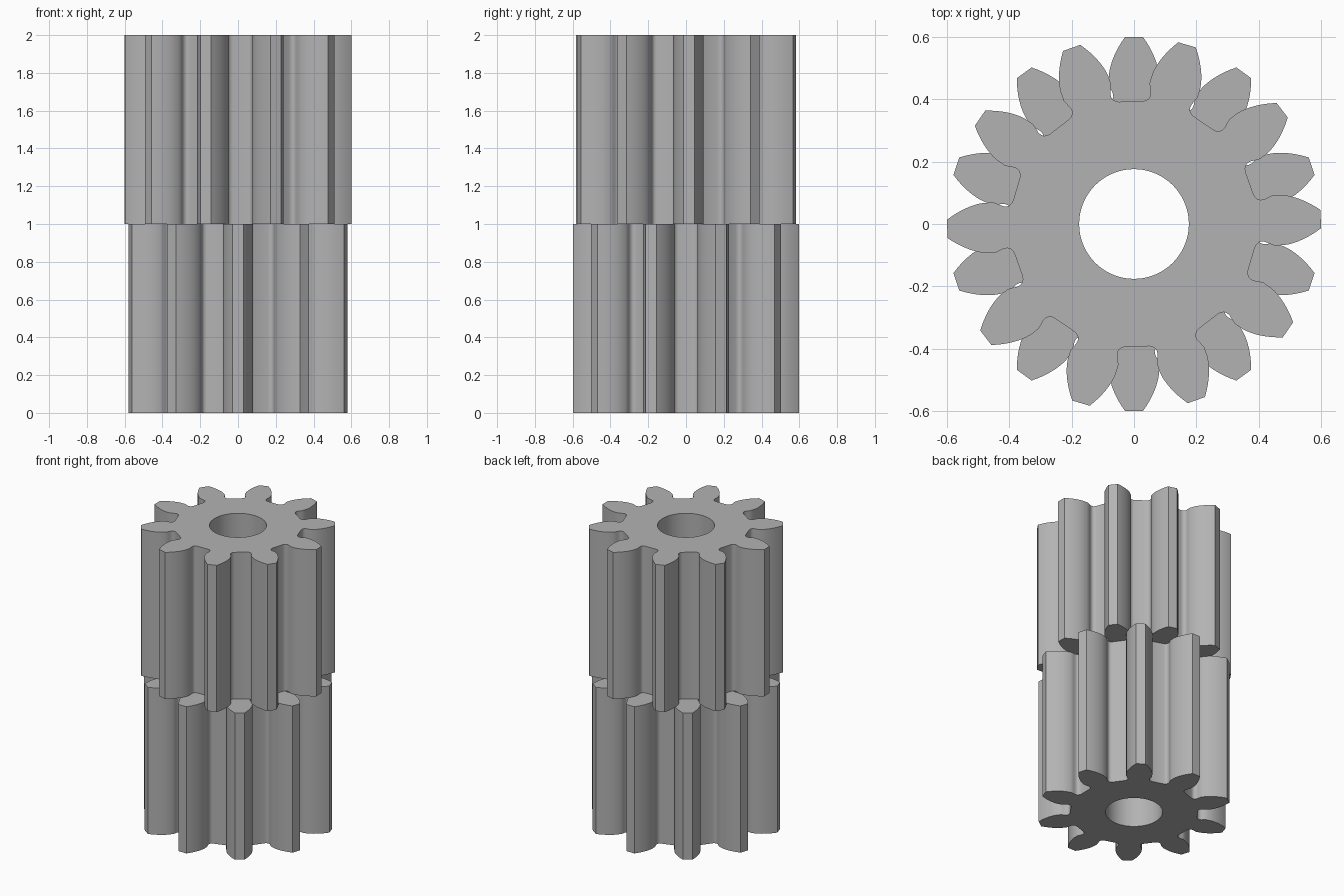
import bpy, bmesh, math

if "Cube" in bpy.data.objects:
    bpy.data.objects.remove(bpy.data.objects["Cube"])

TEETH = 10
PITCH_R, TIP_R, HOLE_R = 0.5, 0.6, 0.176
BASE_R = PITCH_R * math.cos(math.radians(20))
HALF_PITCH = math.pi / TEETH

steel = bpy.data.materials.new("plain grey")
steel.use_nodes = True
GREY = (0.45, 0.45, 0.45, 1)
steel.diffuse_color = GREY
steel.node_tree.nodes["Principled BSDF"].inputs["Base Color"].default_value = GREY


def involute(r):
    a = math.acos(min(1, BASE_R / r))
    return math.tan(a) - a


def half_tooth():
    """(radius, angle from tooth centre) from tip to root."""
    start = HALF_PITCH / 2 + involute(PITCH_R)
    steps = 9
    radii = [TIP_R + (BASE_R - TIP_R) * i / steps for i in range(steps + 1)]
    flank = [(r, start - involute(r)) for r in radii]
    # undercut and root fillet, as half widths of the gap
    root = [(0.455, 0.062), (0.44, 0.063), (0.425, 0.065),
            (0.413, 0.063), (0.404, 0.057), (0.398, 0.048), (0.395, 0.038)]
    return flank + [(r, HALF_PITCH - w / r) for r, w in root]


def loop(bm, points):
    verts = [bm.verts.new((r * math.cos(a), r * math.sin(a), 0)) for r, a in points]
    return [bm.edges.new((v, verts[i - 1])) for i, v in enumerate(verts)]


def gear(name, z, height, turn):
    bm = bmesh.new()
    half = half_tooth()
    tooth = [(r, -a) for r, a in reversed(half)] + half
    outline = [(r, a + turn + 2 * HALF_PITCH * k) for k in range(TEETH) for r, a in tooth]
    bore = [(HOLE_R, math.tau * i / 72) for i in range(72)]
    # flat face with the bore left open, then raised into a solid
    bmesh.ops.triangle_fill(bm, use_beauty=True, use_dissolve=False,
                            edges=loop(bm, outline) + loop(bm, bore))
    raised = bmesh.ops.extrude_face_region(bm, geom=bm.faces[:], use_keep_orig=True)
    top = [g for g in raised["geom"] if isinstance(g, bmesh.types.BMVert)]
    bmesh.ops.translate(bm, verts=top, vec=(0, 0, height))
    bmesh.ops.recalc_face_normals(bm, faces=bm.faces[:])
    mesh = bpy.data.meshes.new(name)
    bm.to_mesh(mesh)
    bm.free()
    mesh.materials.append(steel)
    obj = bpy.data.objects.new(name, mesh)
    obj.location.z = z
    bpy.context.collection.objects.link(obj)
    bpy.ops.object.select_all(action="DESELECT")
    obj.select_set(True)
    bpy.context.view_layer.objects.active = obj
    bpy.ops.object.shade_smooth_by_angle(angle=math.radians(30))


gear("lower_gear", 0, 1, math.radians(18))
gear("upper_gear", 1, 1, math.radians(1.5))
